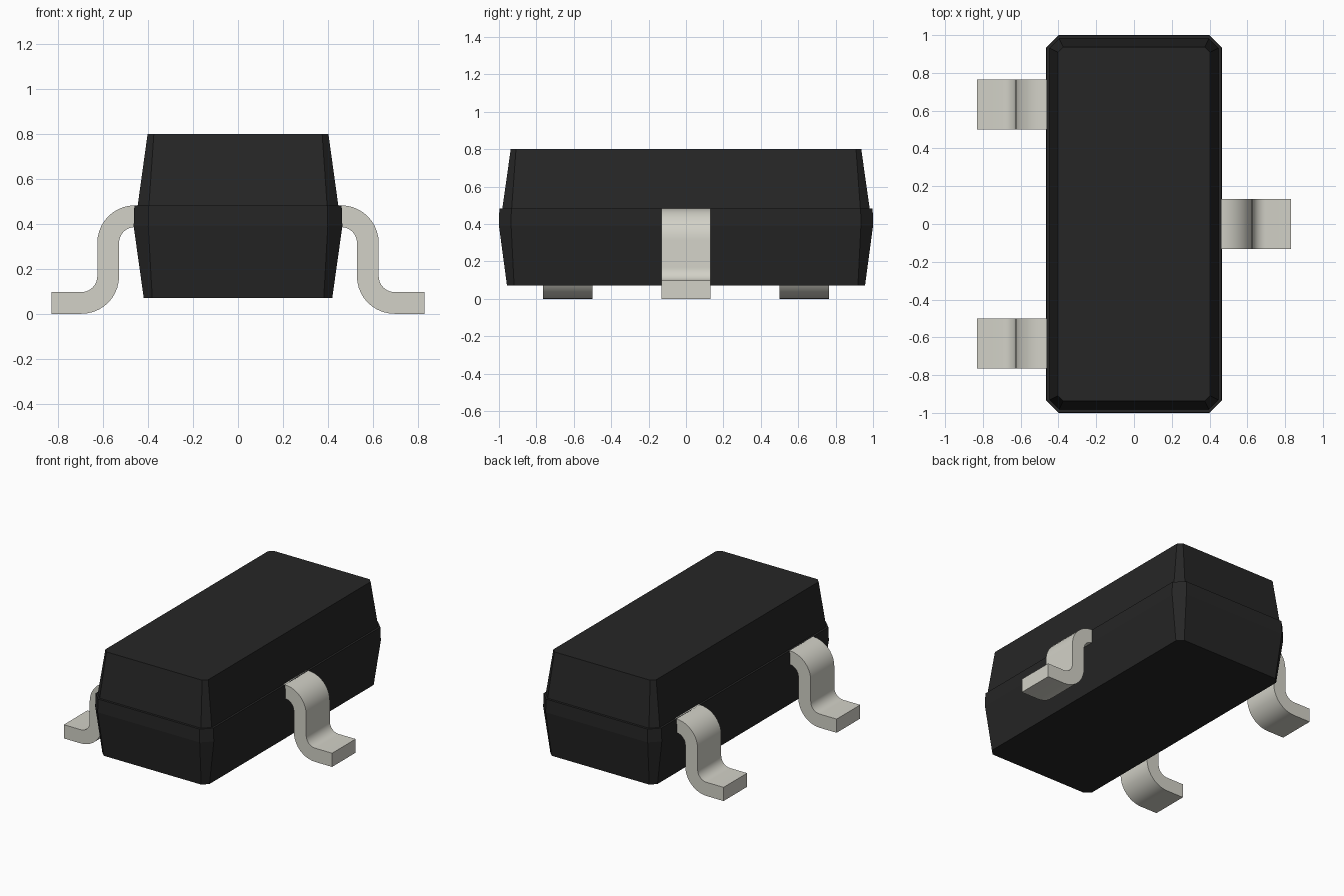
import bpy, bmesh, math

cube = bpy.data.objects.get("Cube")
if cube:
    bpy.data.objects.remove(cube, do_unlink=True)


def material(name, rgb):
    m = bpy.data.materials.new(name)
    m.diffuse_color = (*rgb, 1)
    m.use_nodes = True
    m.node_tree.nodes["Principled BSDF"].inputs["Base Color"].default_value = (*rgb, 1)
    return m


def loft(name, rings, mat):
    """Skin a list of matching closed rings and cap both ends."""
    bm = bmesh.new()
    loops = [[bm.verts.new(p) for p in ring] for ring in rings]
    for a, b in zip(loops, loops[1:]):
        for i in range(len(a)):
            j = (i + 1) % len(a)
            bm.faces.new((a[i], a[j], b[j], b[i]))
    bm.faces.new(loops[0][::-1])
    bm.faces.new(loops[-1])
    bmesh.ops.recalc_face_normals(bm, faces=bm.faces[:])
    mesh = bpy.data.meshes.new(name)
    bm.to_mesh(mesh)
    bm.free()
    mesh.materials.append(mat)
    obj = bpy.data.objects.new(name, mesh)
    bpy.context.collection.objects.link(obj)
    return obj


def chamfered_rectangle(hx, hy, c, z):
    return [(hx, hy - c, z), (hx - c, hy, z), (c - hx, hy, z), (-hx, hy - c, z),
            (-hx, c - hy, z), (c - hx, -hy, z), (hx - c, -hy, z), (hx, c - hy, z)]


def arc(cx, cz, r, start, end, steps=10):
    angles = [math.radians(start + (end - start) * i / steps) for i in range(steps + 1)]
    return [(cx + r * math.cos(a), cz + r * math.sin(a)) for a in angles]


black = material("black plastic", (0.019, 0.019, 0.019))
metal = material("pale grey metal", (0.645, 0.638, 0.572))

# Moulded body: tapered halves with a narrow ledge at the parting line
sections = [(0.42, 0.957, 0.038, 0.07), (0.465, 1.0, 0.065, 0.39),
            (0.462, 0.998, 0.064, 0.483), (0.447, 0.982, 0.05, 0.483),
            (0.403, 0.937, 0.028, 0.80)]
loft("body", [chamfered_rectangle(*s) for s in sections], black)

# Gull-wing leads: S-shaped side profile swept along y
inner, outer = 0.07, 0.167
upper_x, upper_z = 0.46, 0.483 - outer
lower_x, lower_z = 0.697, outer
profile = ([(0.43, 0.483)] + arc(upper_x, upper_z, outer, 90, 0)
           + arc(lower_x, lower_z, inner, 180, 270)
           + [(0.83, lower_z - inner), (0.83, 0.0)]
           + arc(lower_x, lower_z, outer, 270, 180)
           + arc(upper_x, upper_z, inner, 0, 90)
           + [(0.43, upper_z + inner)])

for name, side, y in (("left_lead", 1, 0.0),
                      ("right_front_lead", -1, -0.633),
                      ("right_back_lead", -1, 0.633)):
    rings = [[(side * x, y + d, z) for x, z in profile] for d in (-0.132, 0.132)]
    lead = loft(name, rings, metal)
    bpy.ops.object.select_all(action='DESELECT')
    lead.select_set(True)
    bpy.context.view_layer.objects.active = lead
    bpy.ops.object.shade_smooth_by_angle(angle=math.radians(30))
